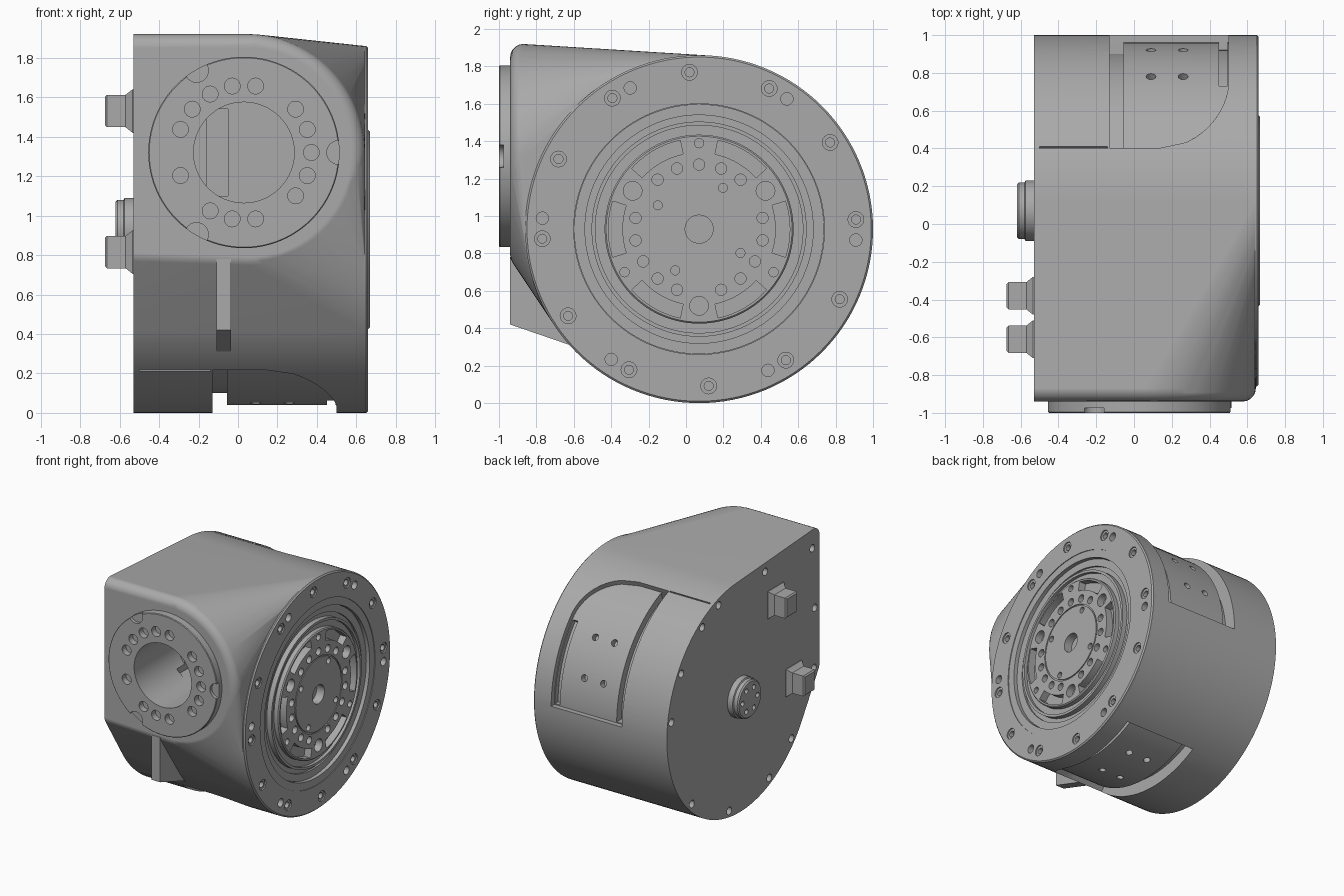
import bpy, bmesh
from math import sin, cos, radians, sqrt, pi

if "Cube" in bpy.data.objects:
    bpy.data.objects.remove(bpy.data.objects["Cube"])

CY, CZ, R = 0.07, 0.93, 0.93        # main drum axis (along x) and radius
FX, FZ = 0.03, 1.32                 # front flange axis (along y)
MIRROR = -61                        # windows mirror about half this angle

grey = bpy.data.materials.new("machined grey")
grey.use_nodes = True
COLOR = (0.4, 0.4, 0.4, 1)
grey.diffuse_color = COLOR
grey.node_tree.nodes["Principled BSDF"].inputs["Base Color"].default_value = COLOR


def ring_x(x, r, y=CY, z=CZ, n=128):
    return [(x, y + r * cos(2 * pi * i / n), z + r * sin(2 * pi * i / n)) for i in range(n)]


def ring_y(y, r, x=FX, z=FZ, n=96):
    return [(x + r * cos(2 * pi * i / n), y, z + r * sin(2 * pi * i / n)) for i in range(n)]


def stack(bm, loops, closed=False):
    """Skin equal loops in order; cap the ends or close into a torus."""
    rows = [[bm.verts.new(p) for p in loop] for loop in loops]
    n = len(rows[0])
    pairs = list(zip(rows, rows[1:]))
    if closed:
        pairs.append((rows[-1], rows[0]))
    else:
        bm.faces.new(rows[0])
        bm.faces.new(rows[-1])
    for a, b in pairs:
        for i in range(n):
            j = (i + 1) % n
            bm.faces.new((a[i], a[j], b[j], b[i]))


def make(name, bm):
    bmesh.ops.recalc_face_normals(bm, faces=bm.faces[:])
    mesh = bpy.data.meshes.new(name)
    bm.to_mesh(mesh)
    bm.free()
    mesh.materials.append(grey)
    ob = bpy.data.objects.new(name, mesh)
    bpy.context.scene.collection.objects.link(ob)
    return ob


def solid(name, loops, closed=False):
    bm = bmesh.new()
    stack(bm, loops, closed)
    return make(name, bm)


def cut(targets, bm):
    cutter = make("cutter", bm)
    cutter.hide_render = True
    for ob in targets:
        mod = ob.modifiers.new("cut", 'BOOLEAN')
        mod.operation, mod.solver, mod.object = 'DIFFERENCE', 'EXACT', cutter
        bpy.context.view_layer.objects.active = ob
        bpy.ops.object.modifier_apply(modifier=mod.name)
    bpy.data.objects.remove(cutter)


def polar(r, deg):
    return CY + r * cos(radians(deg)), CZ + r * sin(radians(deg))


def hole_x(bm, y, z, r, x0, x1):
    stack(bm, [ring_x(x0, r, y, z, 20), ring_x(x1, r, y, z, 20)])


def window(bm, x0, x1, r0, a0, a1, rounded=False):
    """Curved slab cutters on the drum, one for each mirrored window."""
    n = max(2, int((a1 - a0) / 2))
    for flip in (False, True):
        loops = []
        for i in range(n + 1):
            t = a0 + (a1 - a0) * i / n
            xe = x1
            if rounded and t > 43:
                xe -= 0.36 * (1 - sqrt(max(0, 1 - ((t - 43) / 26) ** 2)))
            ang = MIRROR - t if flip else t
            loops.append([(x, *polar(r, ang)) for x, r in
                          ((x0, r0), (xe, r0), (xe, 1.05), (x0, 1.05))])
        stack(bm, loops)


# Housing: drum blended into the front boss
bm = bmesh.new()
points = ring_x(-0.53, R) + ring_x(0.64, R)
for k in range(6):
    a = radians(18 * k)
    inset, y = 0.07 * (1 - sin(a)), -0.94 + 0.07 * (1 - cos(a))
    points += [(-0.53, y, 1.92 - inset), (-0.53, y, 0.74 + inset)]
    r = 0.6 - inset
    for i in range(49):
        b = radians(90 - 180 * i / 48)
        points.append((0.055 + (r - 0.01) * cos(b), y, FZ + r * sin(b)))
bmesh.ops.convex_hull(bm, input=[bm.verts.new(p) for p in points])
bmesh.ops.delete(bm, geom=[v for v in bm.verts if not v.link_faces], context='VERTS')
bmesh.ops.dissolve_limit(bm, angle_limit=radians(0.3), verts=bm.verts[:], edges=bm.edges[:])
housing = make("housing", bm)

# Output face ring and stepped hub
face_ring = solid("face_ring", [ring_x(x, r) for x, r in (
    (0.6, 0.92), (0.63, R), (0.65, R), (0.66, 0.92), (0.66, 0.73),
    (0.654, 0.73), (0.654, 0.67), (0.6, 0.67))], closed=True)
hub = solid("output_hub", [ring_x(x, r) for x, r in (
    (0.55, 0.668), (0.625, 0.668), (0.625, 0.61), (0.61, 0.61), (0.61, 0.575),
    (0.65, 0.575), (0.65, 0.555), (0.625, 0.555), (0.625, 0.505), (0.66, 0.505),
    (0.668, 0.497), (0.668, 0.3), (0.66, 0.3), (0.66, 0.29), (0.668, 0.29))])
bm = bmesh.new()
stack(bm, [ring_x(0.6, 0.67), ring_x(0.8, 0.67)])
cut([housing], bm)

# Screws and plain holes on the face ring
bm = bmesh.new()
for k in range(12):
    y, z = polar(0.84, 3.5 + 30 * k)
    stack(bm, [ring_x(x, r, y, z, 24) for x, r in
               ((0.7, 0.042), (0.65, 0.042), (0.65, 0.024), (0.615, 0.024))])
for k in range(6):
    hole_x(bm, *polar(0.84, 56 + 60 * k), 0.033, 0.6, 0.7)
cut([face_ring, housing], bm)

# Hub slots, bolt circle and shaft bore
bm = bmesh.new()
for k in range(6):
    stack(bm, [[(x, *polar(r, 60 * k + d)) for x, r in
                ((0.61, 0.41), (0.7, 0.41), (0.7, 0.485), (0.61, 0.485))]
               for d in range(-18, 19, 3)])
for k in range(3):
    hole_x(bm, *polar(0.41, 30 + 120 * k), 0.05, 0.61, 0.7)
    hole_x(bm, *polar(0.46, 90 + 120 * k), 0.025, 0.61, 0.7)
for k in range(18):
    if k % 6 != 1:
        hole_x(bm, *polar(0.345, 10 + 20 * k), 0.03, 0.61, 0.7)
for k in range(4):
    hole_x(bm, *polar(0.255, 60 + 90 * k), 0.024, 0.62, 0.7)
stack(bm, [ring_x(0.57, 0.075, n=32), ring_x(0.7, 0.075, n=32)])
cut([hub], bm)

# Curved windows showing the inner drum
bm = bmesh.new()
window(bm, -0.13, 0.5, 0.89, 0, 69, rounded=True)
cut([housing], bm)
bm = bmesh.new()
window(bm, -0.13, -0.055, 0.83, 0.5, 68.5)
window(bm, 0.45, 0.495, 0.85, 0.5, 42)
window(bm, -0.5, -0.14, 0.92, 68.6, 69.2)
for ang in (17, 37, MIRROR - 17, MIRROR - 37):
    for x in (0.09, 0.26):
        loops = []
        for r in (0.84, 0.95):
            y, z = polar(r, ang)
            loops.append([(x + 0.026 * cos(2 * pi * i / 16),
                           y - 0.026 * sin(2 * pi * i / 16) * sin(radians(ang)),
                           z + 0.026 * sin(2 * pi * i / 16) * cos(radians(ang)))
                          for i in range(16)])
        stack(bm, loops)
cut([housing], bm)

# Front flange with bore, bolt circle and rim notches
flange = solid("front_flange", [ring_y(-0.92, 0.485), ring_y(-0.995, 0.485), ring_y(-1, 0.48)])
bm = bmesh.new()
stack(bm, [ring_y(-1.1, 0.255), ring_y(-0.45, 0.255)])
cut([flange, housing], bm)
bm = bmesh.new()
stack(bm, [[(x, y, z) for x, z in ((-0.16, 1.1), (-0.05, 1.1), (-0.05, 1.54), (-0.16, 1.54))]
           for y in (-0.55, -0.2)])
cut([housing], bm)
bm = bmesh.new()
for deg in (0, 20, 40, 80, 100, 120, 140, 160, 200, 240, 260, 280, 320, 340):
    a = radians(deg)
    stack(bm, [ring_y(y, 0.04, FX + 0.342 * cos(a), FZ + 0.342 * sin(a), 24) for y in (-1.05, -0.95)])
for deg in (0, 120, 240):
    a = radians(deg)
    stack(bm, [ring_y(y, 0.06, FX + 0.48 * cos(a), FZ + 0.48 * sin(a), 32) for y in (-1.05, -0.975)])
cut([flange], bm)

# Rib below the flange
rib = solid("front_rib", [[(x, y, z) for y, z in
                           ((-0.94, 0.78), (-0.94, 0.42), (-0.62, 0.31), (-0.45, 0.5), (-0.6, 0.78))]
                          for x in (-0.11, -0.035)])

# Cover bolts
bm = bmesh.new()
spots = [polar(0.88, a) for a in (8, 32, 57, 72, -46, -81, 245, 222)]
spots += [(-0.85, 1.77), (-0.25, 1.81), (-0.88, 1.28), (-0.87, 0.8)]
for y, z in spots:
    hole_x(bm, y, z, 0.03, -0.6, -0.49)
cut([housing], bm)

# Round connector and two square plugs on the cover
connector = solid("round_connector", [ring_x(x, r, n=48) for x, r in (
    (-0.52, 0.16), (-0.575, 0.16), (-0.58, 0.15), (-0.61, 0.15), (-0.62, 0.14))])
bm = bmesh.new()
for k in range(6):
    hole_x(bm, *polar(0.095, 60 * k), 0.02, -0.7, -0.59)
cut([connector], bm)
parts = [housing, face_ring, hub, flange, rib, connector]
for name, y, z in (("upper_plug", -0.38, 1.53), ("lower_plug", -0.61, 0.815)):
    parts.append(solid(name, [[(x, y + s * h, z + t * (h + 0.01))
                               for s, t in ((-1, -1), (1, -1), (1, 1), (-1, 1))]
                              for x, h in ((-0.52, 0.1), (-0.535, 0.1), (-0.57, 0.072),
                                           (-0.665, 0.072), (-0.675, 0.062))]))

# Smooth curved surfaces, keep machined edges crisp
for ob in parts:
    bpy.ops.object.select_all(action='DESELECT')
    ob.select_set(True)
    bpy.context.view_layer.objects.active = ob
    bpy.ops.object.shade_smooth_by_angle(angle=radians(30))
    ob.modifiers.new("weighted normals", 'WEIGHTED_NORMAL').keep_sharp = True
